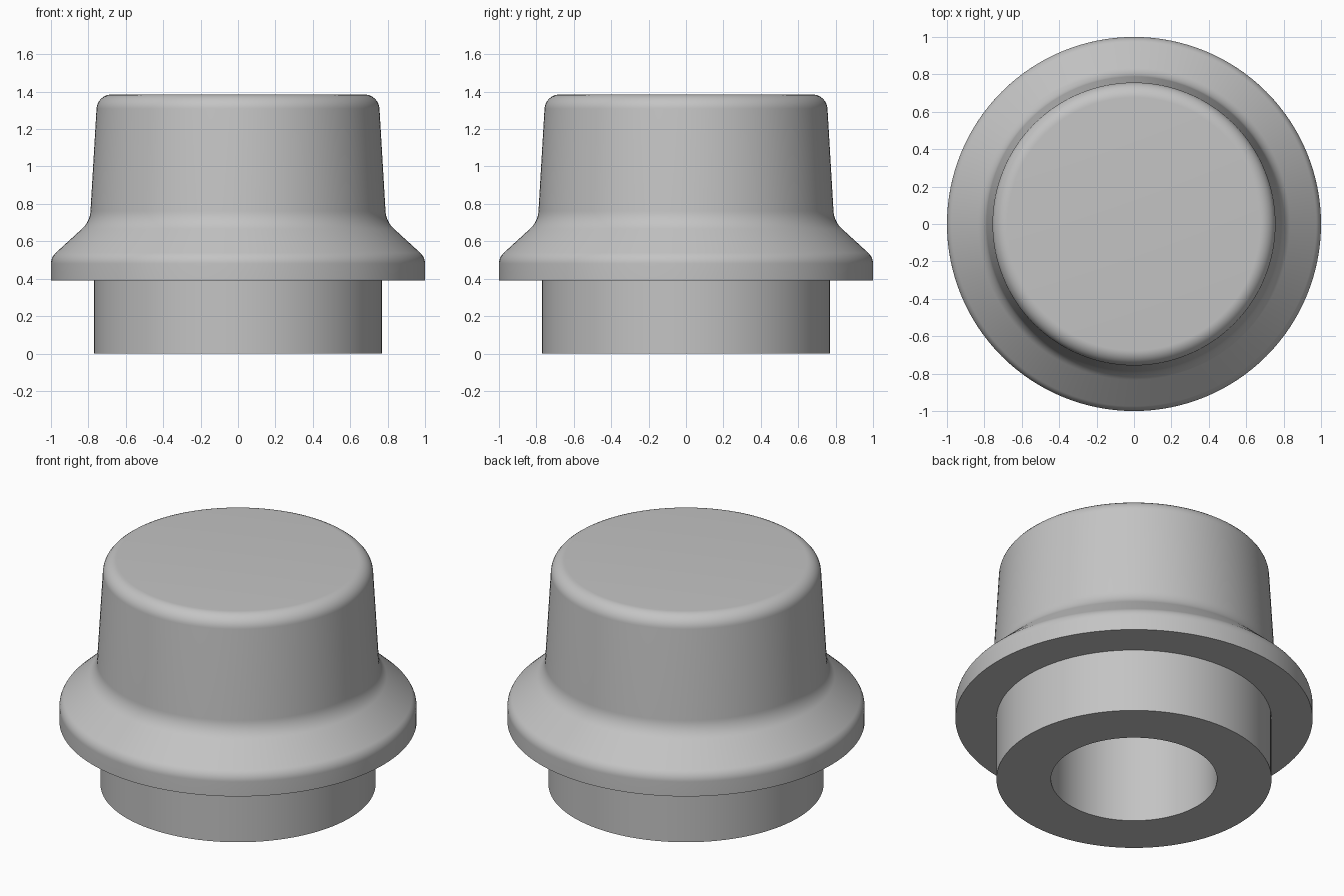
import bpy, bmesh, math
from mathutils import Vector

cube = bpy.data.objects.get("Cube")
if cube:
    bpy.data.objects.remove(cube, do_unlink=True)

SEGMENTS = 128


def rounded(corners, steps=8):
    """Turn (radius, height, fillet) corners into a profile with arc fillets."""
    pts = []
    for i, (x, z, r) in enumerate(corners):
        p = Vector((x, z))
        if r == 0:
            pts.append(p)
            continue
        a = (Vector(corners[i - 1][:2]) - p).normalized()
        b = (Vector(corners[i + 1][:2]) - p).normalized()
        half = a.angle(b) / 2
        centre = p + (a + b).normalized() * (r / math.sin(half))
        start = p + a * (r / math.tan(half)) - centre
        end = p + b * (r / math.tan(half)) - centre
        for k in range(steps + 1):
            pts.append(centre + start.lerp(end, k / steps).normalized() * r)
    return pts


def lathe(name, profile, material):
    """Spin a profile that starts and ends on the axis."""
    bm = bmesh.new()
    verts = [bm.verts.new((p.x, 0, p.y)) for p in profile]
    edges = [bm.edges.new(pair) for pair in zip(verts, verts[1:])]
    bmesh.ops.spin(bm, geom=verts + edges, cent=(0, 0, 0), axis=(0, 0, 1),
                   angle=math.tau, steps=SEGMENTS, use_duplicate=False)
    bmesh.ops.remove_doubles(bm, verts=bm.verts, dist=0.0001)
    bmesh.ops.recalc_face_normals(bm, faces=bm.faces)
    mesh = bpy.data.meshes.new(name)
    bm.to_mesh(mesh)
    bm.free()
    mesh.materials.append(material)
    obj = bpy.data.objects.new(name, mesh)
    bpy.context.collection.objects.link(obj)
    bpy.ops.object.select_all(action="DESELECT")
    obj.select_set(True)
    bpy.context.view_layer.objects.active = obj
    bpy.ops.object.shade_smooth_by_angle(angle=math.radians(35))
    return obj


grey = bpy.data.materials.new("plain grey")
grey.use_nodes = True
colour = (0.55, 0.55, 0.55, 1)
grey.diffuse_color = colour
grey.node_tree.nodes["Principled BSDF"].inputs["Base Color"].default_value = colour

# Flanged cap: blind bore, plug, flange, sloped shoulder and tapered top
corners = [
    (0, 1.0, 0), (0.465, 1.0, 0), (0.465, 0, 0),
    (0.77, 0, 0), (0.77, 0.39, 0),
    (1.0, 0.39, 0), (1.0, 0.515, 0.08),
    (0.792, 0.705, 0.14), (0.752, 1.385, 0.08),
    (0, 1.385, 0),
]
lathe("flanged_cap", rounded(corners), grey)
